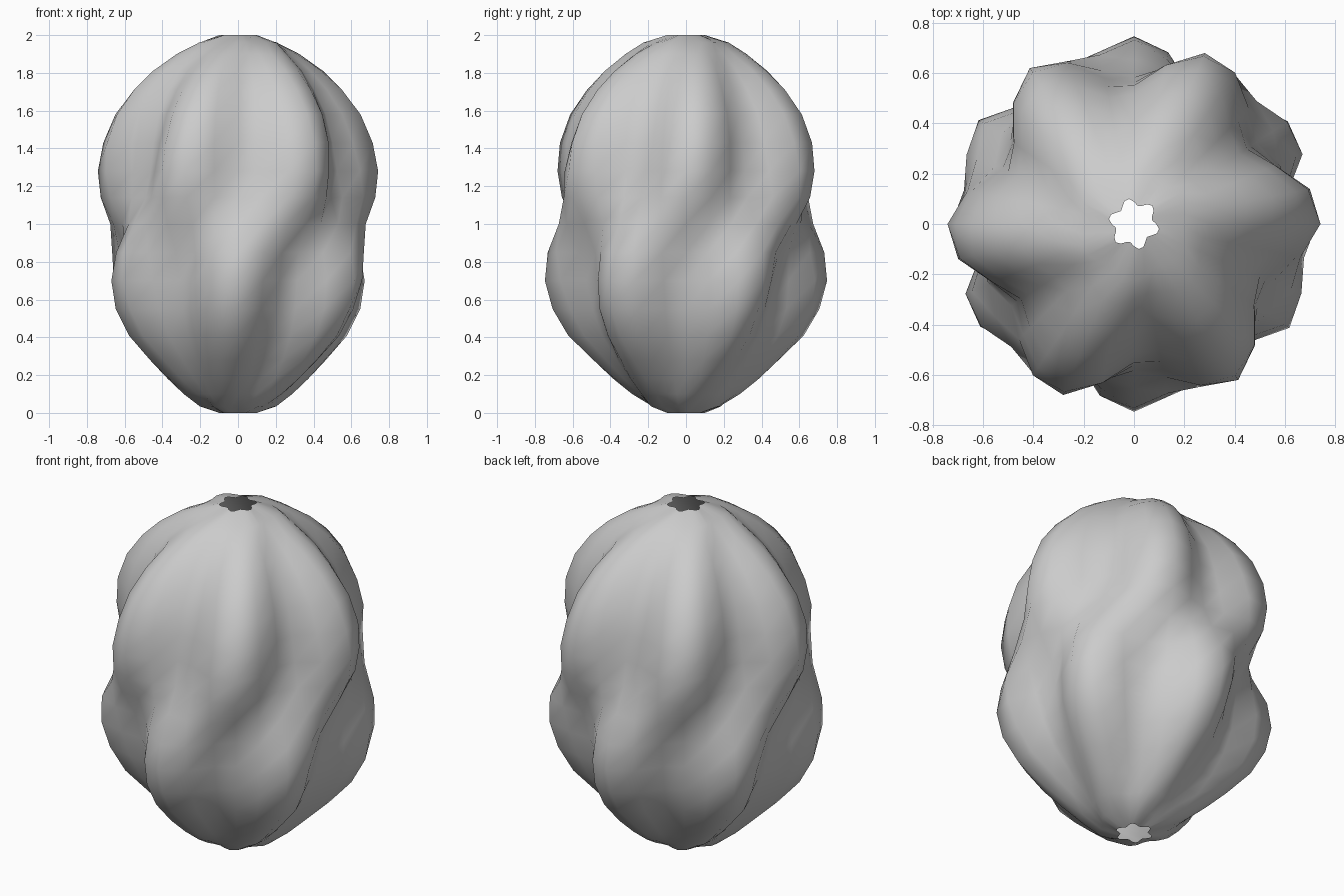
import bpy, bmesh, math

if "Cube" in bpy.data.objects:
    bpy.data.objects.remove(bpy.data.objects["Cube"])

# Rows from bottom to top: height, mean radius, relative lobe depth, lobe angle (degrees)
ROWS = [
    (0.00, 0.088, 0.17, -15), (0.035, 0.185, 0.10, -3), (0.10, 0.272, 0.08, 14),
    (0.18, 0.357, 0.10, 20), (0.28, 0.450, 0.12, 23), (0.41, 0.553, 0.14, 26),
    (0.55, 0.618, 0.15, 27), (0.70, 0.650, 0.150, 29), (0.85, 0.655, 0.12, 32),
    (1.00, 0.655, 0.055, 46), (1.14, 0.655, 0.110, 61), (1.28, 0.652, 0.145, 63),
    (1.43, 0.632, 0.148, 65), (1.58, 0.583, 0.14, 66), (1.71, 0.502, 0.13, 67),
    (1.81, 0.415, 0.11, 69), (1.90, 0.305, 0.085, 73), (1.96, 0.210, 0.08, 88),
    (2.00, 0.088, 0.17, 105),
]
SEGMENTS = 32
LOBES = 6

# Twisted, six-lobed shell, open at both ends
bm = bmesh.new()
rings = []
for z, radius, depth, angle in ROWS:
    ring = []
    for i in range(SEGMENTS):
        t = 2 * math.pi * i / SEGMENTS
        r = radius * (1 + depth * math.cos(LOBES * (t - math.radians(angle))))
        ring.append(bm.verts.new((r * math.cos(t), r * math.sin(t), z)))
    rings.append(ring)
for low, high in zip(rings, rings[1:]):
    for i in range(SEGMENTS):
        j = (i + 1) % SEGMENTS
        bm.faces.new((low[i], low[j], high[j], high[i])).smooth = True

mesh = bpy.data.meshes.new("lobed_shell")
bm.to_mesh(mesh)
bm.free()

grey = bpy.data.materials.new("plain grey")
grey.diffuse_color = (0.6, 0.6, 0.6, 1)
grey.use_nodes = True
grey.node_tree.nodes["Principled BSDF"].inputs["Base Color"].default_value = grey.diffuse_color
mesh.materials.append(grey)
shell = bpy.data.objects.new("lobed_shell", mesh)
bpy.context.collection.objects.link(shell)
